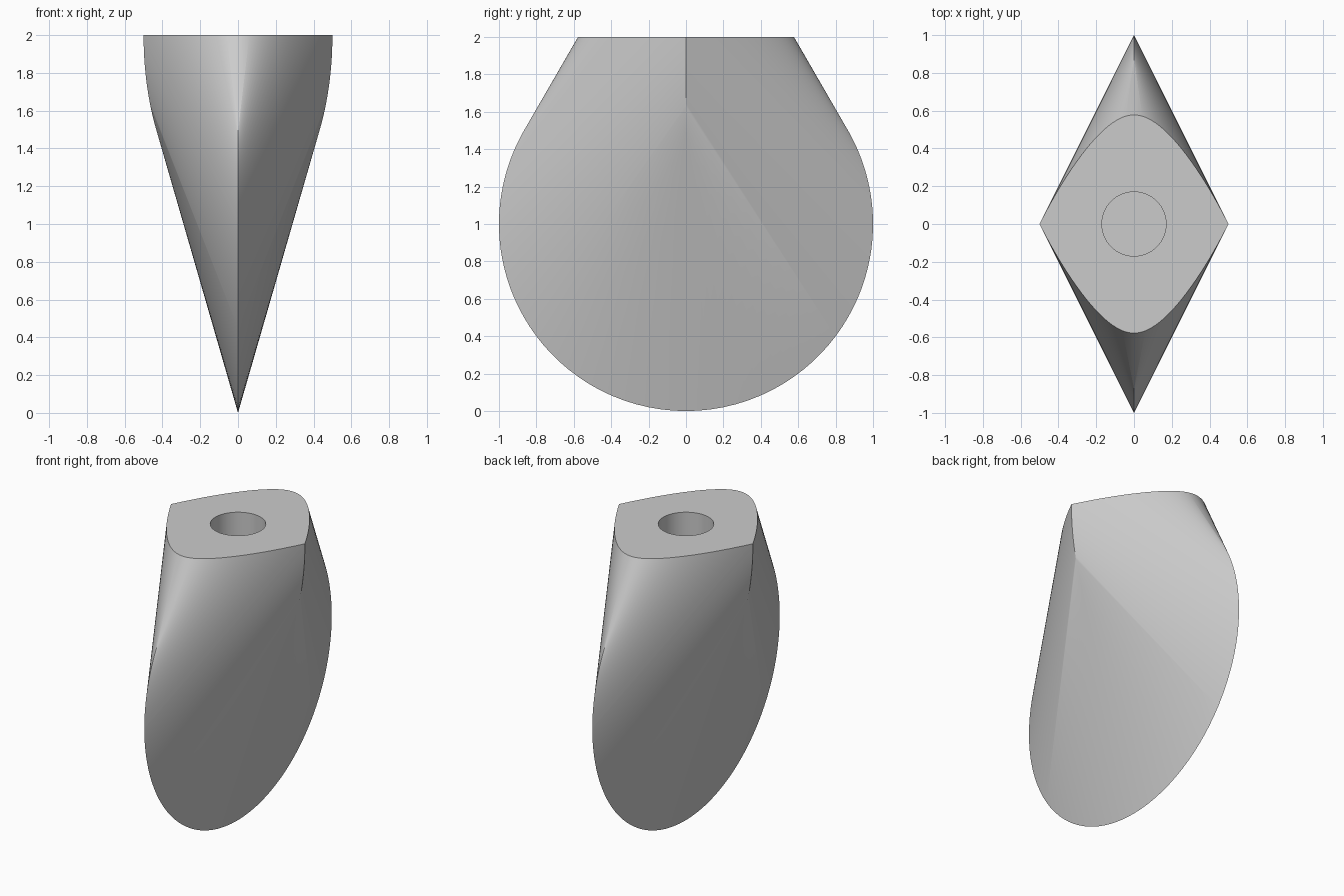
import bpy, bmesh
from math import pi, sin, cos, sqrt, radians
from mathutils import Vector

cube = bpy.data.objects.get("Cube")
if cube:
    bpy.data.objects.remove(cube)

WIDTH = 0.5          # flattening across x
TOP = 2.0            # height of the flat cut
HOLE_R, HOLE_DEPTH = 0.17, 0.6
LIMIT = 2 * pi / 3

grey = bpy.data.materials.new("light_grey")
grey.use_nodes = True
grey.diffuse_color = (0.6, 0.6, 0.6, 1)
grey.node_tree.nodes["Principled BSDF"].inputs["Base Color"].default_value = (0.6, 0.6, 0.6, 1)


def ruling(t, side):
    """Line from the round lower edge to the upper side edge, trimmed at the top."""
    c = cos(t)
    low = Vector((0, sin(t), 1 - c))
    high = Vector((side * WIDTH * sqrt(max(0, 1 + 2 * c)) / (1 + c), 0, 2 - c / (1 + c)))
    if high.z > TOP:
        high = low.lerp(high, (TOP - low.z) / (high.z - low.z))
    return low, high


bm = bmesh.new()

# Ruled skin, closely spaced where the ends curve most
steps = 96
angles = [LIMIT * sin(pi * (i / steps - 0.5)) for i in range(steps + 1)]
angles = sorted(angles + [-pi / 2, pi / 2])
for side in (-1, 1):
    pairs = [[bm.verts.new(p) for p in ruling(t, side)] for t in angles]
    for (a, b), (c, d) in zip(pairs, pairs[1:]):
        bm.faces.new((a, c, d, b))
bmesh.ops.remove_doubles(bm, verts=bm.verts, dist=0.0001)
bmesh.ops.dissolve_degenerate(bm, edges=bm.edges, dist=0.00001)
rim = [e for e in bm.edges if e.is_boundary]

# Blind round socket
count = 64
rings = []
for z in (TOP, TOP - HOLE_DEPTH):
    rings.append([bm.verts.new((HOLE_R * cos(2 * pi * i / count),
                                HOLE_R * sin(2 * pi * i / count), z)) for i in range(count)])
mouth, floor = rings
for i in range(count):
    j = (i + 1) % count
    bm.faces.new((mouth[i], mouth[j], floor[j], floor[i]))
    rim.append(bm.edges.get((mouth[i], mouth[j])))
bm.faces.new(floor)

# Flat top around the socket
bmesh.ops.triangle_fill(bm, use_beauty=True, use_dissolve=False, edges=rim, normal=(0, 0, 1))
bmesh.ops.recalc_face_normals(bm, faces=bm.faces)

mesh = bpy.data.meshes.new("wedge_body")
bm.to_mesh(mesh)
bm.free()
mesh.materials.append(grey)
body = bpy.data.objects.new("wedge_body", mesh)
bpy.context.collection.objects.link(body)
bpy.ops.object.select_all(action='DESELECT')
body.select_set(True)
bpy.context.view_layer.objects.active = body
bpy.ops.object.shade_smooth_by_angle(angle=radians(30))
